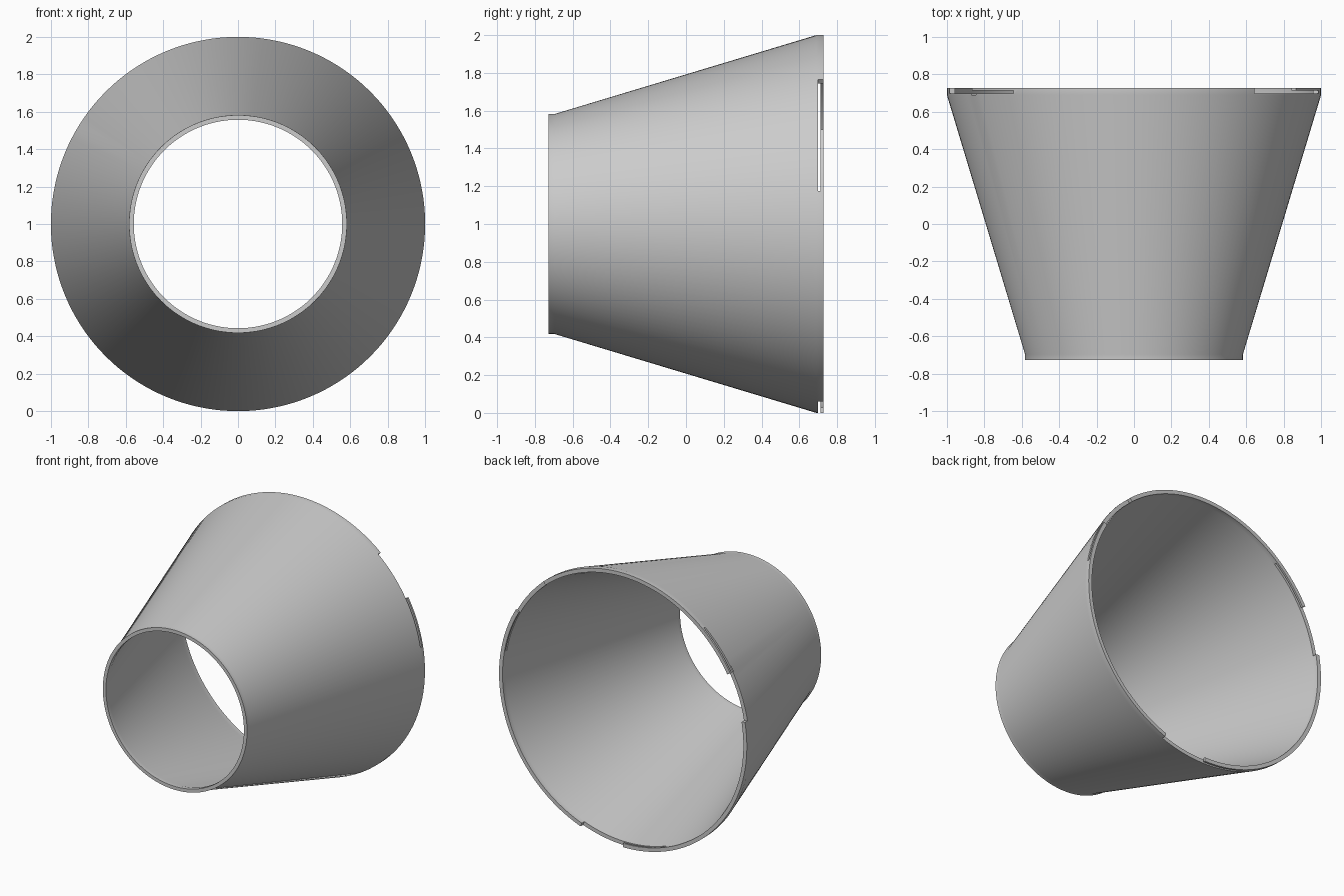
import bpy, bmesh
from math import radians, sin, cos, tau

cube = bpy.data.objects.get("Cube")
if cube:
    bpy.data.objects.remove(cube, do_unlink=True)

SEGMENTS = 144
CENTRE_Z = 1.0
HALF_LENGTH = 0.727

grey = bpy.data.materials.new("plain grey")
grey.use_nodes = True
colour = (0.6, 0.6, 0.6, 1)
grey.diffuse_color = colour
grey.node_tree.nodes["Principled BSDF"].inputs["Base Color"].default_value = colour


def sweep(name, profile, start, end, steps, closed):
    """Sweep a closed (radius, y) profile around the horizontal axis."""
    bm = bmesh.new()
    rings = []
    for i in range(steps if closed else steps + 1):
        a = start + (end - start) * i / steps
        rings.append([bm.verts.new((r * cos(a), y, CENTRE_Z + r * sin(a)))
                      for r, y in profile])
    n = len(profile)
    for i in range(steps):
        a, b = rings[i], rings[(i + 1) % len(rings)]
        for j in range(n):
            k = (j + 1) % n
            bm.faces.new((a[j], a[k], b[k], b[j]))
    if not closed:
        bm.faces.new(rings[0])
        bm.faces.new(rings[-1])
    bmesh.ops.recalc_face_normals(bm, faces=bm.faces)
    mesh = bpy.data.meshes.new(name)
    bm.to_mesh(mesh)
    bm.free()
    mesh.materials.append(grey)
    obj = bpy.data.objects.new(name, mesh)
    bpy.context.collection.objects.link(obj)
    return obj


# Hollow cone with a short straight collar at each end
outer = [(0.582, -HALF_LENGTH), (0.582, -0.697), (1.0, 0.69), (1.0, HALF_LENGTH)]
inner = [(0.972, HALF_LENGTH), (0.972, 0.69), (0.557, -0.697), (0.557, -HALF_LENGTH)]
shade = sweep("cone_shell", outer + inner, 0.004, tau + 0.004, SEGMENTS, True)


def cut(start, end, y0, y1):
    box = [(0.9, y0), (1.1, y0), (1.1, y1), (0.9, y1)]
    cutter = sweep("slot_cutter", box, radians(start), radians(end), 16, False)
    cutter.hide_render = True
    bpy.context.view_layer.objects.active = shade
    mod = shade.modifiers.new("slot", 'BOOLEAN')
    mod.operation = 'DIFFERENCE'
    mod.solver = 'EXACT'
    mod.object = cutter
    bpy.ops.object.modifier_apply(modifier=mod.name)
    bpy.data.objects.remove(cutter, do_unlink=True)


# Three bayonet slots: an open mouth leading into a narrow locking groove
for turn in (0, 120, 240):
    cut(turn + 10, turn + 50, 0.698, 0.713)
    cut(turn + 30, turn + 50, 0.698, 0.76)

bpy.ops.object.select_all(action='DESELECT')
shade.select_set(True)
bpy.context.view_layer.objects.active = shade
bpy.ops.object.shade_smooth_by_angle(angle=radians(30))
